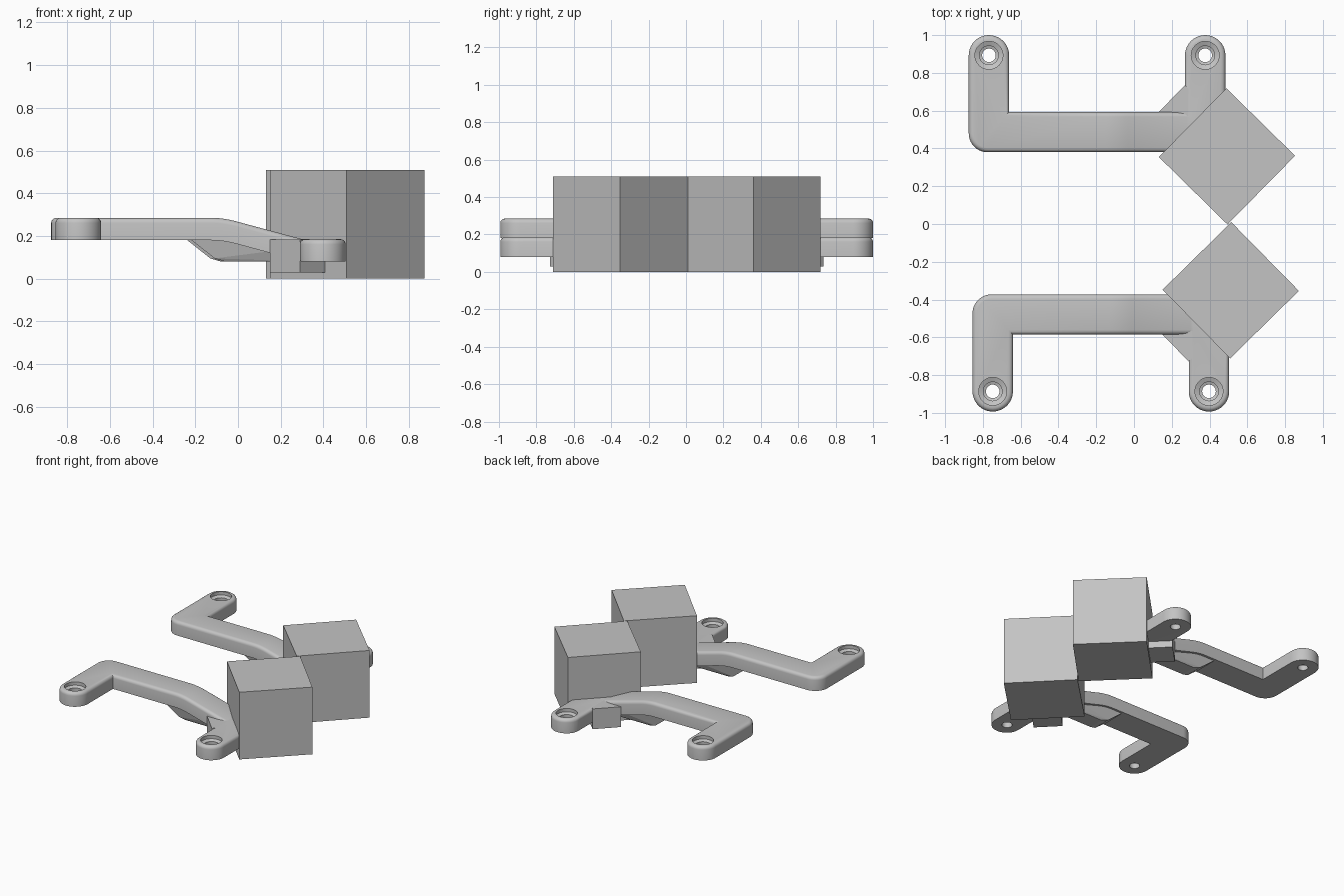
import bpy, bmesh, math
from mathutils import Vector, Matrix

if "Cube" in bpy.data.objects:
    bpy.data.objects.remove(bpy.data.objects["Cube"])

grey = bpy.data.materials.new("plain grey")
grey.diffuse_color = (0.55, 0.55, 0.55, 1)
grey.use_nodes = True
grey.node_tree.nodes["Principled BSDF"].inputs["Base Color"].default_value = grey.diffuse_color

THICK = 0.105
HOLES = [(-0.768, 0.893, 0.285), (0.377, 0.893, 0.185)]   # x, y, top of each foot
R = 0.107                                                 # half width of the bars


def make(name, bm):
    bmesh.ops.recalc_face_normals(bm, faces=bm.faces)
    me = bpy.data.meshes.new(name)
    bm.to_mesh(me)
    bm.free()
    me.materials.append(grey)
    ob = bpy.data.objects.new(name, me)
    bpy.context.collection.objects.link(ob)
    return ob


def activate(ob):
    bpy.ops.object.select_all(action='DESELECT')
    ob.select_set(True)
    bpy.context.view_layer.objects.active = ob


def arc(cx, cy, r, a0, a1, n):
    return [(cx + r * math.cos(math.radians(a0 + (a1 - a0) * i / n)),
             cy + r * math.sin(math.radians(a0 + (a1 - a0) * i / n))) for i in range(n + 1)]


def prism(outline, z0, z1):
    bm = bmesh.new()
    f = bm.faces.new([bm.verts.new((x, y, z0)) for x, y in outline])
    top = bmesh.ops.extrude_face_region(bm, geom=[f])['geom']
    bmesh.ops.translate(bm, vec=(0, 0, z1 - z0), verts=[g for g in top if isinstance(g, bmesh.types.BMVert)])
    bmesh.ops.recalc_face_normals(bm, faces=bm.faces)
    return bm


def drop(x):
    """Height change of the bar: level, soft bend, then a slope down to the low foot."""
    start, soft, end = -0.15, 0.12, 0.28
    slope = 0.1 / (end - start - soft / 2)
    t = min(max(x, start), end) - start
    return -slope * (t * t / (2 * soft) if t < soft else t - soft / 2)


def bracket():
    # U-shaped plan: high leg, long bar, low leg
    (xa, ya, _), (xb, yb, _) = HOLES
    outline = (arc(xa, ya, R, 0, 180, 20) + arc(xa - R + 0.1, 0.48, 0.1, 180, 270, 10)
               + [(xb + R, 0.38)] + arc(xb, yb, R, 0, 180, 20)
               + [(xb - R, 0.592), (xa + R, 0.592)])
    bm = prism(outline, 0.18, 0.18 + THICK)
    rim = [e for e in bm.edges if all(v.co.z > 0.2 for v in e.verts)]
    bmesh.ops.bevel(bm, geom=rim, offset=0.024, segments=4, profile=0.5, affect='EDGES')
    # cross cuts that let the bar bend
    for x in [-0.15 + 0.02 * i for i in range(7)] + [0.28]:
        bmesh.ops.bisect_plane(bm, geom=bm.verts[:] + bm.edges[:] + bm.faces[:],
                               plane_co=(x, 0, 0), plane_no=(1, 0, 0))
    for v in bm.verts:
        v.co.z += drop(v.co.x)
    ob = make("bracket_arm", bm)
    # stepped screw holes
    for x, y, top in HOLES:
        steps = [(0, 0.05), (0.074, 0.05), (0.074, -0.025), (0.05, -0.035),
                 (0.05, -0.06), (0.036, -0.065), (0.036, -0.2), (0, -0.2)]
        cb = bmesh.new()
        vs = [cb.verts.new((r, 0, z)) for r, z in steps]
        es = [cb.edges.new(p) for p in zip(vs, vs[1:])]
        bmesh.ops.spin(cb, geom=vs + es, cent=(0, 0, 0), axis=(0, 0, 1), angle=2 * math.pi, steps=32)
        bmesh.ops.remove_doubles(cb, verts=cb.verts, dist=1e-4)
        bmesh.ops.translate(cb, vec=(x, y, top), verts=cb.verts)
        cutter = make("hole_cutter", cb)
        cutter.hide_render = True
        m = ob.modifiers.new("hole", 'BOOLEAN')
        m.operation, m.object, m.solver = 'DIFFERENCE', cutter, 'EXACT'
        activate(ob)
        bpy.ops.object.modifier_apply(modifier=m.name)
        bpy.data.objects.remove(cutter)
    activate(ob)
    bpy.ops.object.shade_smooth_by_angle(angle=math.radians(32))
    return ob


def keel():
    # tapered rib under the sloping bar
    bm = bmesh.new()
    for x, z, w in [(-0.25, 0.19, 0.09), (0.3, 0.15, 0.09), (-0.13, 0.095, 0.07),
                    (-0.08, 0.08, 0.06), (0.3, 0.08, 0.06)]:
        for s in (-1, 1):
            bm.verts.new((x, 0.485 + s * w, z))
    bmesh.ops.convex_hull(bm, input=bm.verts)
    return make("under_rib", bm)


def block():
    # diagonal mounting block behind the cube
    return make("mount_block", prism([(0.13, 0.592), (0.27, 0.735), (0.41, 0.595), (0.27, 0.452)], 0.03, 0.184))


def cube():
    bm = bmesh.new()
    bmesh.ops.create_cube(bm, size=0.51)
    bmesh.ops.transform(bm, verts=bm.verts,
                        matrix=Matrix.Translation((0.492, 0.358, 0.255)) @ Matrix.Rotation(math.radians(45.5), 4, 'Z'))
    return make("cube_body", bm)


# back set, then a mirrored front set shifted slightly sideways
for ob in [bracket(), keel(), block(), cube()]:
    me = ob.data.copy()
    me.transform(Matrix.Translation((0.02, 0.007, 0)) @ Matrix.Scale(-1, 4, Vector((0, 1, 0))))
    me.flip_normals()
    twin = bpy.data.objects.new("front_" + ob.name, me)
    bpy.context.collection.objects.link(twin)
    ob.name = "back_" + ob.name
